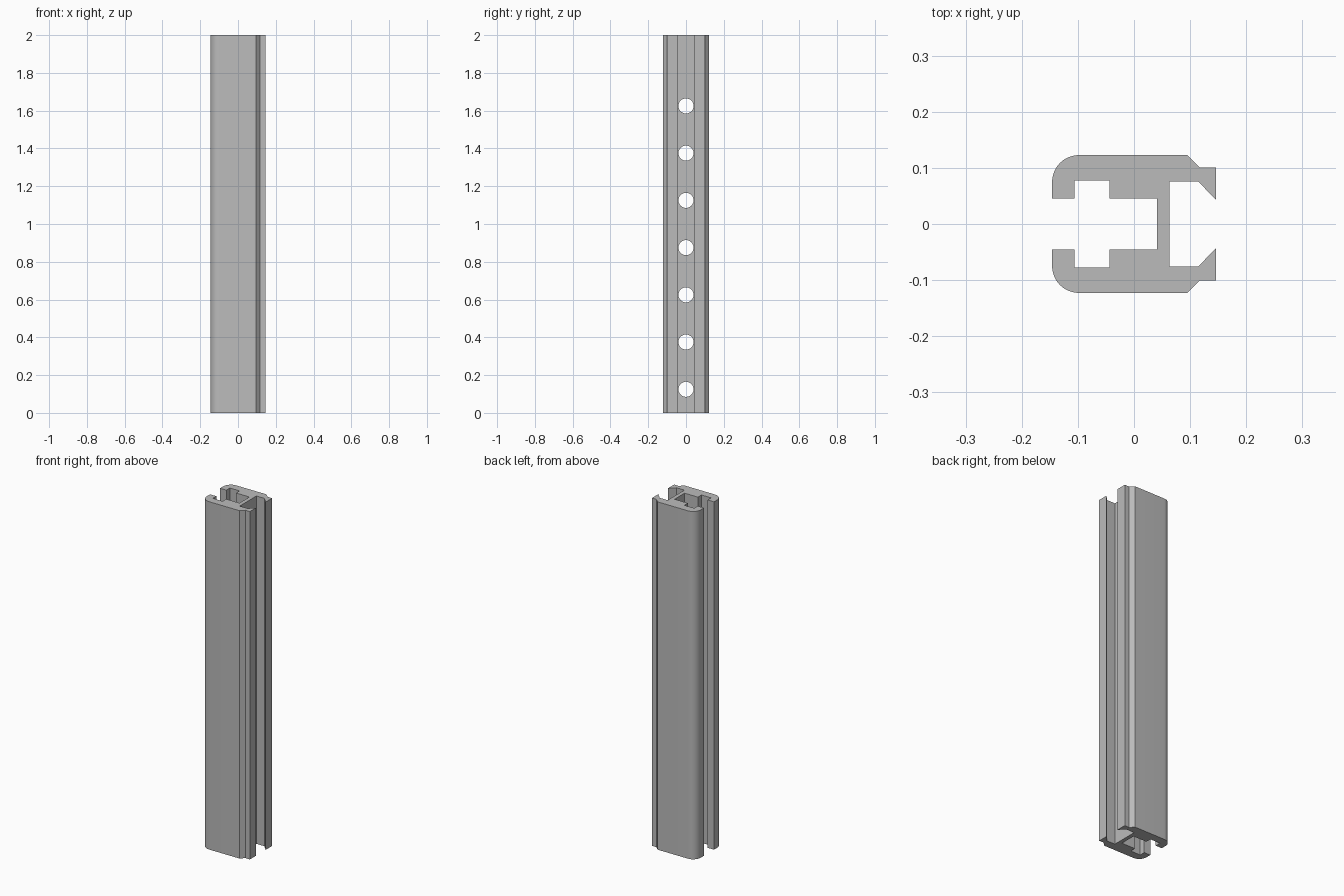
import bpy, bmesh, math

if "Cube" in bpy.data.objects:
    bpy.data.objects.remove(bpy.data.objects["Cube"], do_unlink=True)

LENGTH = 2.0
HOLES = 8
HOLE_RADIUS = 0.04

grey = bpy.data.materials.new("aluminium grey")
grey.use_nodes = True
colour = (0.5, 0.5, 0.5, 1)
grey.diffuse_color = colour
grey.node_tree.nodes["Principled BSDF"].inputs["Base Color"].default_value = colour


def add_object(name, bm):
    bmesh.ops.recalc_face_normals(bm, faces=bm.faces)
    mesh = bpy.data.meshes.new(name)
    bm.to_mesh(mesh)
    bm.free()
    mesh.materials.append(grey)
    obj = bpy.data.objects.new(name, mesh)
    bpy.context.collection.objects.link(obj)
    return obj


# Half of the cross-section: slot with lips, rounded corner, chamfer, hooked jaw
radius = 0.048
inner_slot = [(0.041, 0.0455), (-0.044, 0.0455), (-0.044, 0.0775),
              (-0.106, 0.0775), (-0.106, 0.0455), (-0.146, 0.0455)]
corner = []
for i in range(13):
    a = math.pi - i * math.pi / 24
    corner.append((-0.146 + radius + radius * math.cos(a),
                   0.1228 - radius + radius * math.sin(a)))
jaw = [(0.095, 0.1228), (0.117, 0.101), (0.146, 0.101),
       (0.146, 0.0435), (0.114, 0.076), (0.0635, 0.076)]
half = inner_slot + corner + jaw
outline = half + [(x, -y) for x, y in reversed(half)]

# Extruded rail
bm = bmesh.new()
base = bm.faces.new([bm.verts.new((x, y, 0)) for x, y in outline])
top = bmesh.ops.extrude_face_region(bm, geom=[base], use_keep_orig=True)
bmesh.ops.translate(bm, vec=(0, 0, LENGTH),
                    verts=[v for v in top["geom"] if isinstance(v, bmesh.types.BMVert)])
rail = add_object("slotted_rail", bm)

# Row of round holes through the web
bm = bmesh.new()
for i in range(HOLES):
    made = bmesh.ops.create_cone(bm, cap_ends=True, segments=32, radius1=HOLE_RADIUS,
                                 radius2=HOLE_RADIUS, depth=0.06)["verts"]
    for v in made:
        x, y, z = v.co
        v.co = (z + 0.052, y, x + (i + 0.5) * LENGTH / HOLES)
cutter = add_object("hole_cutter", bm)
cutter.hide_render = True
cutter.hide_viewport = True

cut = rail.modifiers.new("web_holes", "BOOLEAN")
cut.operation = "DIFFERENCE"
cut.solver = "EXACT"
cut.object = cutter

# Apply the cut, then smooth only the rounded surfaces
bpy.context.view_layer.objects.active = rail
rail.select_set(True)
bpy.ops.object.modifier_apply(modifier=cut.name)
bpy.data.objects.remove(cutter, do_unlink=True)
bpy.ops.object.shade_smooth_by_angle(angle=math.radians(30))
